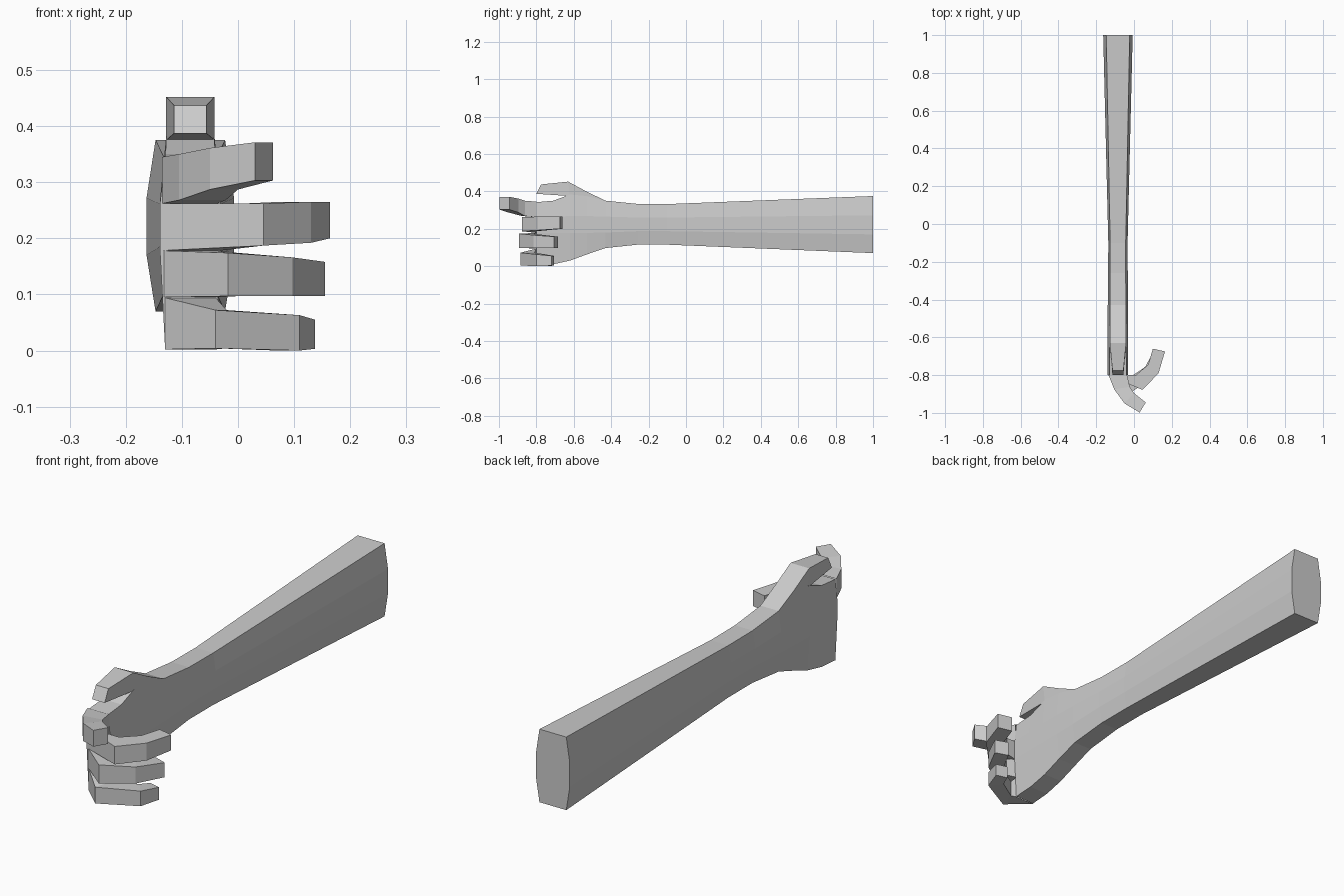
import bpy, bmesh

CX = -0.085  # arm axis


def loft(name, rings, cap_start=True):
    """Skin a list of equal-length vertex rings and cap the ends."""
    bm = bmesh.new()
    loops = [[bm.verts.new(p) for p in ring] for ring in rings]
    n = len(loops[0])
    for a, b in zip(loops, loops[1:]):
        for i in range(n):
            j = (i + 1) % n
            bm.faces.new((a[i], a[j], b[j], b[i]))
    if cap_start:
        bm.faces.new(loops[0][::-1])
    bm.faces.new(loops[-1])
    bmesh.ops.recalc_face_normals(bm, faces=bm.faces)
    if not cap_start:  # open end: make sure the tip faces outward
        bm.faces.ensure_lookup_table()
        tip = bm.faces[-1]
        base = sum((v.co for v in loops[0]), loops[0][0].co * 0) / n
        if tip.normal.dot(tip.calc_center_median() - base) < 0:
            bmesh.ops.reverse_faces(bm, faces=bm.faces)
    mesh = bpy.data.meshes.new(name)
    bm.to_mesh(mesh)
    bm.free()
    obj = bpy.data.objects.new(name, mesh)
    bpy.context.collection.objects.link(obj)
    return obj


def arm_ring(y, lo, m1, m2, hi, half_mid, half_end):
    """Eight-sided section, bulging at the two middle heights."""
    side = [(half_end, lo), (half_mid, m1), (half_mid, m2), (half_end, hi)]
    return ([(CX + w, y, z) for w, z in side] +
            [(CX - w, y, z) for w, z in reversed(side)])


# Forearm, wrist and palm
loft("forearm_and_palm", [arm_ring(*s) for s in [
    (1.00, 0.07, 0.17, 0.272, 0.375, 0.078, 0.062),
    (-0.10, 0.115, 0.187, 0.260, 0.332, 0.051, 0.041),
    (-0.26, 0.115, 0.187, 0.260, 0.333, 0.052, 0.041),
    (-0.43, 0.097, 0.180, 0.265, 0.350, 0.054, 0.042),
    (-0.53, 0.063, 0.178, 0.268, 0.375, 0.054, 0.043),
    (-0.62, 0.030, 0.178, 0.268, 0.383, 0.054, 0.043),
    (-0.71, 0.010, 0.178, 0.264, 0.350, 0.054, 0.044),
    (-0.80, 0.004, 0.178, 0.262, 0.342, 0.054, 0.045),
]])

# Thumb: (top y, top z, bottom y, bottom z, half width)
loft("thumb", [[(CX - w, yt, zt), (CX + w, yt, zt), (CX + w, yb, zb), (CX - w, yb, zb)]
               for yt, zt, yb, zb, w in [
    (-0.43, 0.350, -0.43, 0.27, 0.042),
    (-0.53, 0.398, -0.53, 0.30, 0.043),
    (-0.63, 0.452, -0.62, 0.375, 0.043),
    (-0.775, 0.437, -0.80, 0.387, 0.029),
]])

# Fingers: (outer x, outer y, inner x, inner y, bottom z, top z) from knuckle to tip
fingers = {
    "index_finger": [(-0.135, -0.80, -0.037, -0.80, 0.262, 0.345),
                     (-0.105, -0.875, -0.022, -0.862, 0.268, 0.350),
                     (-0.050, -0.950, 0.000, -0.895, 0.287, 0.361),
                     (0.030, -0.998, 0.062, -0.945, 0.303, 0.371)],
    "middle_finger": [(-0.139, -0.80, -0.033, -0.80, 0.178, 0.262),
                      (0.045, -0.878, 0.010, -0.800, 0.187, 0.262),
                      (0.130, -0.790, 0.075, -0.745, 0.192, 0.265),
                      (0.164, -0.675, 0.100, -0.660, 0.200, 0.265)],
    "ring_finger": [(-0.132, -0.80, -0.037, -0.80, 0.095, 0.178),
                    (-0.018, -0.893, 0.000, -0.815, 0.097, 0.174),
                    (0.097, -0.815, 0.060, -0.755, 0.097, 0.166),
                    (0.155, -0.705, 0.098, -0.685, 0.097, 0.158)],
    "little_finger": [(-0.130, -0.80, -0.040, -0.80, 0.002, 0.094),
                      (-0.040, -0.885, -0.020, -0.810, 0.004, 0.072),
                      (0.110, -0.800, 0.070, -0.750, 0.000, 0.063),
                      (0.137, -0.718, 0.088, -0.705, 0.003, 0.055)],
}
for name, joints in fingers.items():
    loft(name, [[(xo, yo, lo), (xi, yi, lo), (xi, yi, hi), (xo, yo, hi)]
                for xo, yo, xi, yi, lo, hi in joints], cap_start=False)
